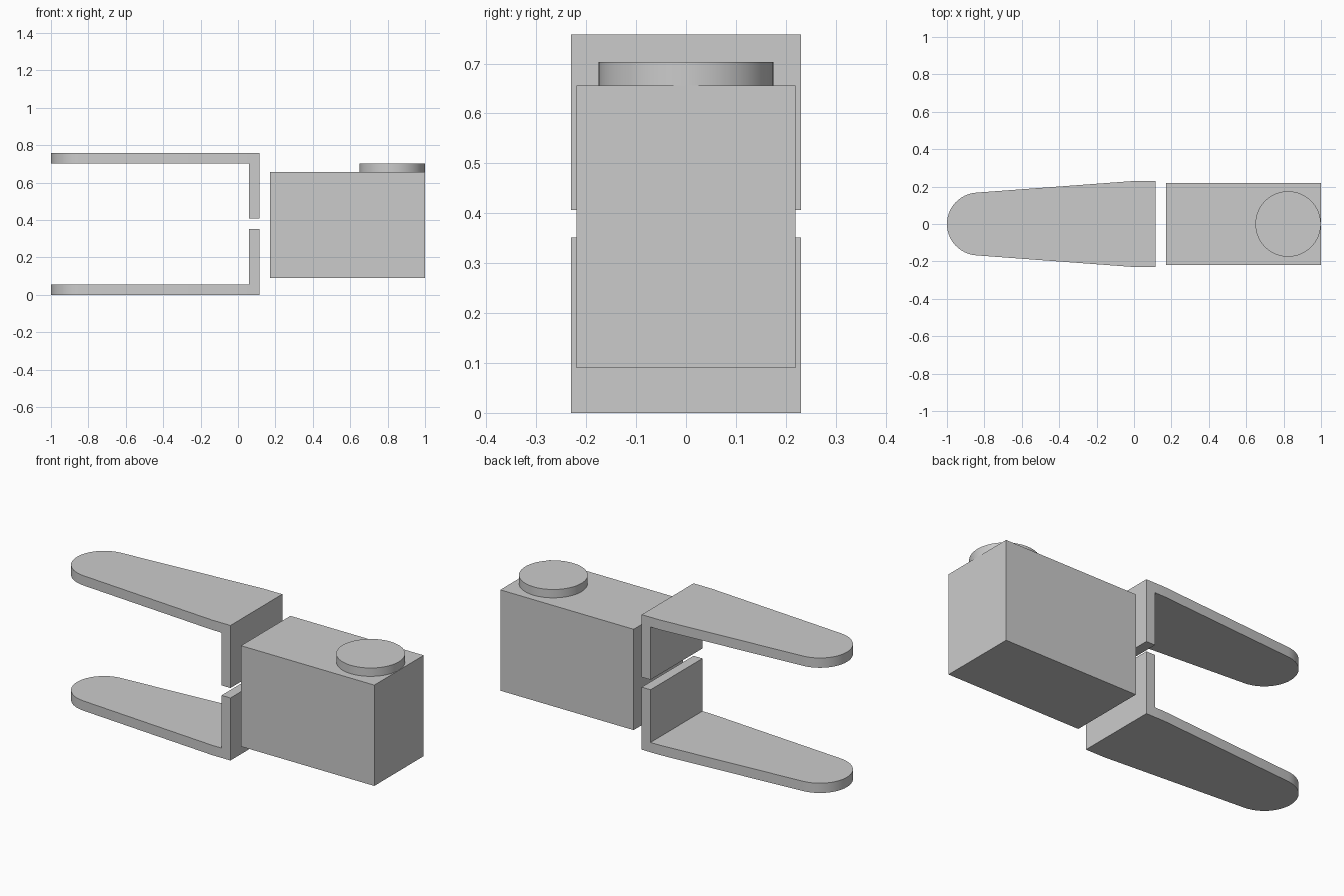
import bpy, bmesh, math
from mathutils import Vector

cube = bpy.data.objects.get("Cube")
if cube:
    bpy.data.objects.remove(cube, do_unlink=True)

grey = bpy.data.materials.new("plain grey")
grey.use_nodes = True
COLOUR = (0.6, 0.6, 0.6, 1)
grey.diffuse_color = COLOUR
grey.node_tree.nodes["Principled BSDF"].inputs["Base Color"].default_value = COLOUR


def finish(name, bm):
    bmesh.ops.recalc_face_normals(bm, faces=bm.faces)
    mesh = bpy.data.meshes.new(name)
    bm.to_mesh(mesh)
    bm.free()
    mesh.materials.append(grey)
    obj = bpy.data.objects.new(name, mesh)
    bpy.context.collection.objects.link(obj)
    bpy.ops.object.select_all(action="DESELECT")
    obj.select_set(True)
    bpy.context.view_layer.objects.active = obj
    bpy.ops.object.shade_smooth_by_angle(angle=math.radians(30))
    return obj


MID_Z, TOP_Z = 0.379, 0.758
THICK, WALL_BOTTOM = 0.055, 0.407
ROOT_X, BEND_X, HALF_W = 0.114, 0.0, 0.23
TIP_X, TIP_R = -0.832, 0.168


def jaw(name, lower=False):
    """Tapered finger with a round tip and an upright wall at its root."""
    bm = bmesh.new()
    outline = [(ROOT_X, -HALF_W), (ROOT_X, HALF_W), (BEND_X, HALF_W)]
    start, steps = math.radians(94), 24
    for i in range(steps + 1):
        a = start + (2 * math.pi - 2 * start) * i / steps
        outline.append((TIP_X + TIP_R * math.cos(a), TIP_R * math.sin(a)))
    outline.append((BEND_X, -HALF_W))
    face = bm.faces.new([bm.verts.new((x, y, TOP_Z)) for x, y in outline])
    # finger plate
    ext = bmesh.ops.extrude_face_region(bm, geom=[face], use_keep_orig=True)
    verts = [g for g in ext["geom"] if isinstance(g, bmesh.types.BMVert)]
    bmesh.ops.translate(bm, verts=verts, vec=(0, 0, -THICK))
    # wall, drawn down from the root strip of the underside
    bmesh.ops.bisect_plane(bm, geom=bm.verts[:] + bm.edges[:] + bm.faces[:],
                           plane_co=(ROOT_X - THICK, 0, 0), plane_no=(1, 0, 0))
    strip = [f for f in bm.faces
             if f.calc_center_median().x > ROOT_X - THICK
             and all(v.co.z < TOP_Z - THICK / 2 for v in f.verts)]
    ext = bmesh.ops.extrude_face_region(bm, geom=strip)
    verts = [g for g in ext["geom"] if isinstance(g, bmesh.types.BMVert)]
    bmesh.ops.translate(bm, verts=verts, vec=(0, 0, WALL_BOTTOM - TOP_Z + THICK))
    if lower:
        for v in bm.verts:
            v.co.z = 2 * MID_Z - v.co.z
    return finish(name, bm)


jaw("upper_jaw")
jaw("lower_jaw", lower=True)

# body block
bm = bmesh.new()
bmesh.ops.create_cube(bm, size=1)
bmesh.ops.scale(bm, verts=bm.verts, vec=(0.828, 0.438, 0.566))
bmesh.ops.translate(bm, verts=bm.verts, vec=(0.586, 0, 0.373))
finish("body_block", bm)

# round button on the body
bm = bmesh.new()
bmesh.ops.create_cone(bm, cap_ends=True, segments=64, radius1=0.175,
                      radius2=0.175, depth=0.047)
bmesh.ops.translate(bm, verts=bm.verts, vec=(0.824, 0, 0.6795))
finish("round_button", bm)
